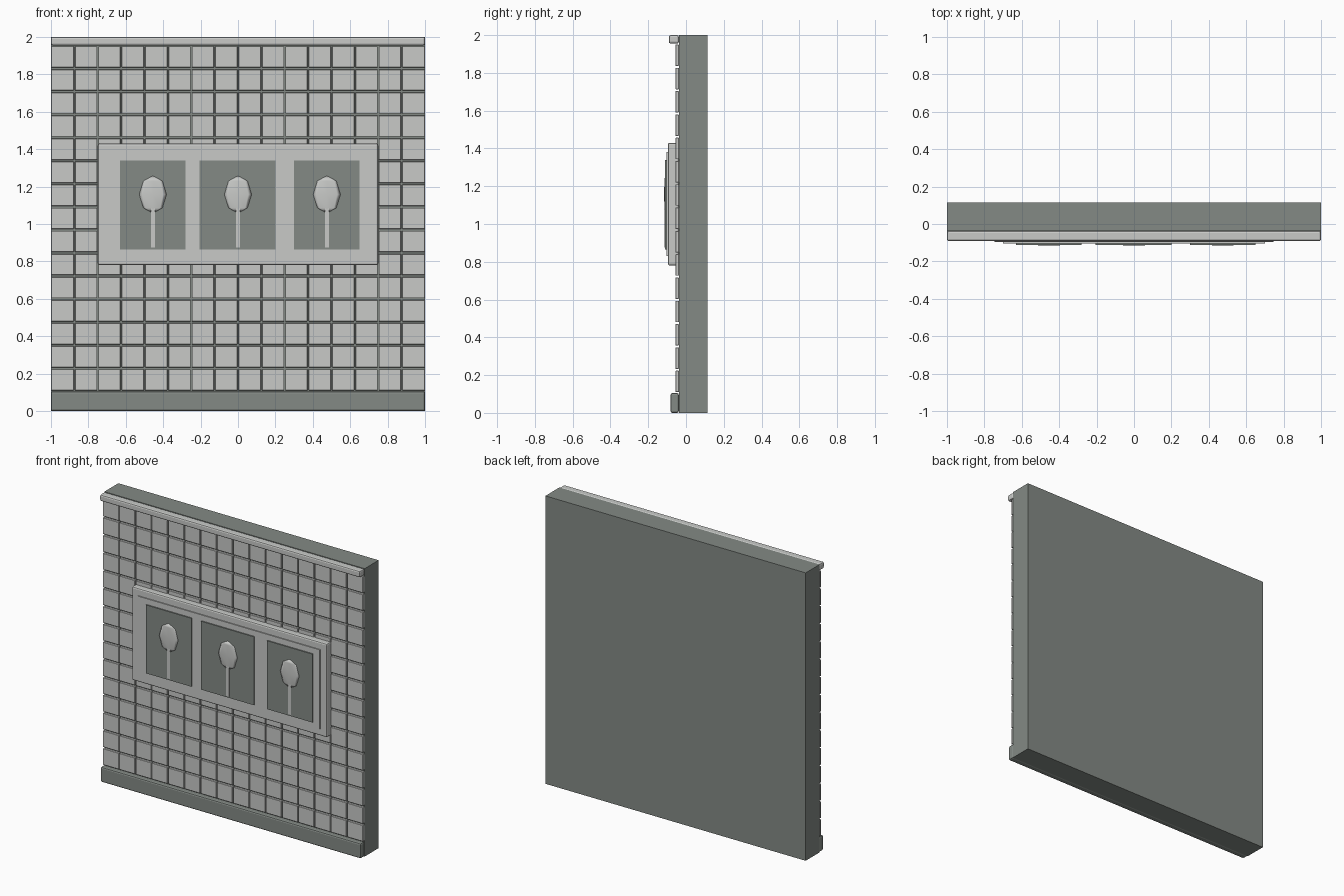
import bpy, bmesh
from mathutils import Matrix

if "Cube" in bpy.data.objects:
    bpy.data.objects.remove(bpy.data.objects["Cube"])


def material(name, rgb):
    m = bpy.data.materials.new(name)
    m.diffuse_color = (*rgb, 1)
    m.use_nodes = True
    m.node_tree.nodes["Principled BSDF"].inputs["Base Color"].default_value = m.diffuse_color
    return m


LIGHT = material("pale_grey", (0.58, 0.59, 0.575))
DARK = material("green_grey", (0.23, 0.255, 0.235))


def finish(name, bm, mat):
    me = bpy.data.meshes.new(name)
    bm.to_mesh(me)
    bm.free()
    me.materials.append(mat)
    ob = bpy.data.objects.new(name, me)
    bpy.context.collection.objects.link(ob)
    return ob


def add_box(bm, x, y, z):
    size = [b - a for a, b in (x, y, z)]
    mid = [(a + b) / 2 for a, b in (x, y, z)]
    bmesh.ops.create_cube(bm, size=1, matrix=Matrix.Translation(mid) @ Matrix.Diagonal((*size, 1)))


def box(name, x, y, z, mat, bevel=0):
    bm = bmesh.new()
    add_box(bm, x, y, z)
    ob = finish(name, bm, mat)
    if bevel:
        mod = ob.modifiers.new("Bevel", 'BEVEL')
        mod.width, mod.segments = bevel, 2
    return ob


FACE = -0.038  # front of the backing wall

# Backing wall, skirting and top trim
box("wall", (-1, 1), (FACE, 0.115), (0, 2), DARK)
box("skirting", (-1, 1), (-0.082, FACE), (0, 0.105), DARK, 0.01)
box("top_trim", (-1, 1), (-0.091, FACE), (1.955, 2), LIGHT, 0.01)

# Tile grid with grout gaps
cols, rows, z0, z1 = 16, 15, 0.105, 1.955
dx, dz = 2 / cols, (z1 - z0) / rows
bm = bmesh.new()
for i in range(cols):
    for j in range(rows):
        x, z = -1 + i * dx, z0 + j * dz
        left = x if i == 0 else x + 0.003
        right = x + dx if i == cols - 1 else x + dx - 0.003
        add_box(bm, (left, right), (-0.056, FACE), (z + 0.005, z + dz - 0.005))
bmesh.ops.bevel(bm, geom=bm.edges[:], offset=0.002, segments=1, affect='EDGES')
finish("tiles", bm, LIGHT)

# Raised sign board with a stepped front
box("sign_board", (-0.75, 0.75), (-0.096, FACE), (0.78, 1.43), LIGHT, 0.01)
box("sign_step", (-0.70, 0.70), (-0.103, -0.09), (0.83, 1.38), LIGHT)

# Three dark pictures, each with a small tree
for n, (a, b, cx) in enumerate(((-0.63, -0.28, -0.455), (-0.205, 0.2, 0), (0.30, 0.65, 0.475))):
    box(f"picture_{n}", (a, b), (-0.111, -0.1), (0.865, 1.34), DARK)
    box(f"tree_trunk_{n}", (cx - 0.011, cx + 0.011), (-0.114, -0.105), (0.875, 1.1), LIGHT)
    bm = bmesh.new()
    bmesh.ops.create_uvsphere(bm, u_segments=8, v_segments=4, radius=1,
                              matrix=Matrix.Translation((cx, -0.1105, 1.158)) @ Matrix.Diagonal((0.076, 0.0055, 0.102, 1)))
    for f in bm.faces:
        f.smooth = True
    finish(f"tree_crown_{n}", bm, LIGHT)
